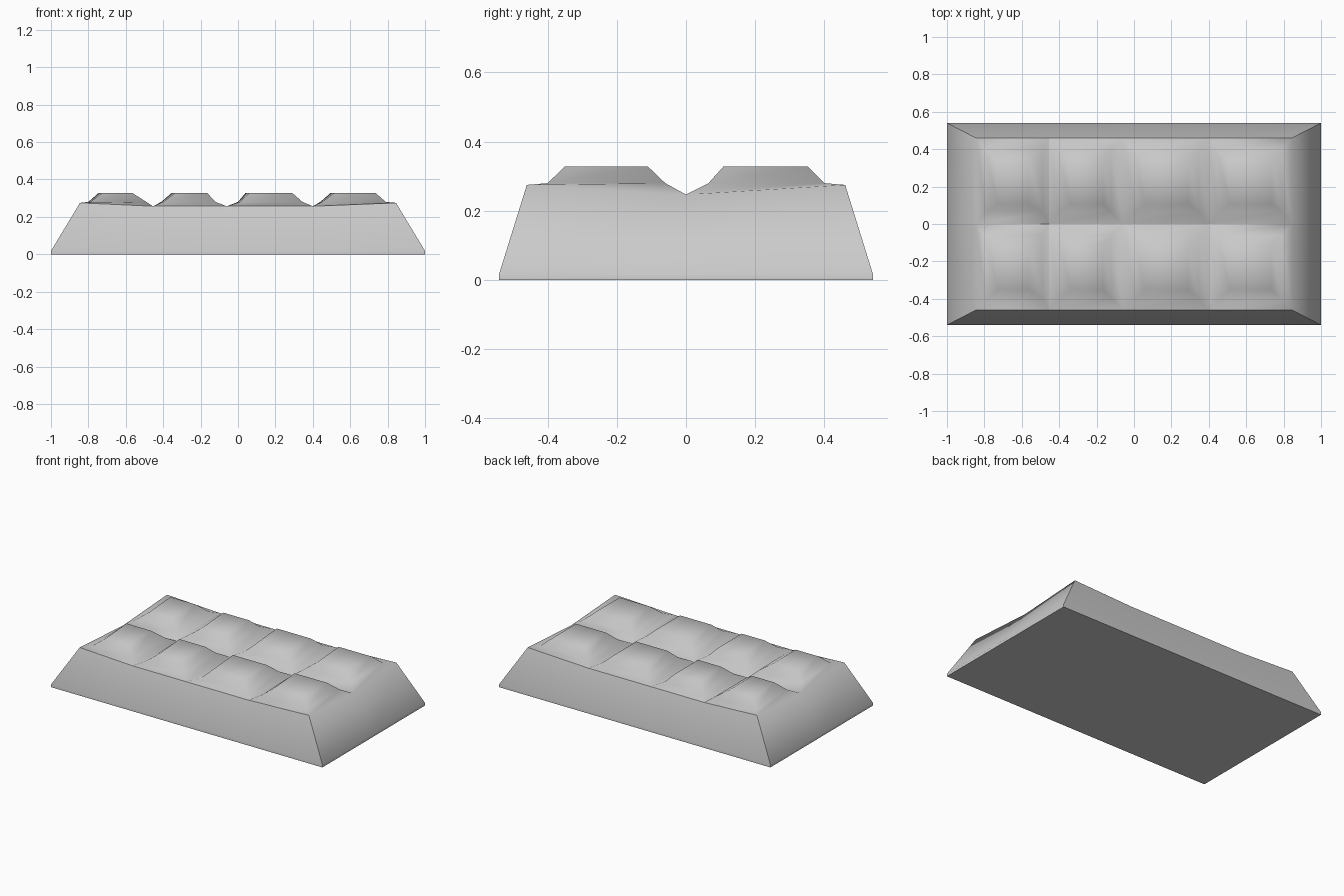
import bpy, bmesh

if "Cube" in bpy.data.objects:
    bpy.data.objects.remove(bpy.data.objects["Cube"])

# grid lines between the pieces
xs = [-0.845, -0.455, -0.06, 0.40, 0.845]
ys = [-0.46, 0.0, 0.46]
# raised pillow extents: foot and crown per column and row
foot_x = [(-0.80, -0.49), (-0.41, -0.12), (0.0, 0.345), (0.44, 0.79)]
crown_x = [(-0.745, -0.565), (-0.355, -0.165), (0.04, 0.29), (0.495, 0.735)]
foot_y = [(-0.40, -0.06), (0.065, 0.40)]
crown_y = [(-0.35, -0.11), (0.108, 0.352)]

bm = bmesh.new()


def groove_z(i, j):
    if j == 1:
        return 0.247
    return 0.275 if i in (0, 4) else 0.257


def bridge(a, b):
    n = len(a)
    for k in range(n):
        bm.faces.new((a[k], a[(k + 1) % n], b[(k + 1) % n], b[k]))


def rect(x, y, z, skew=0.0):
    pts = [(x[0] + skew, y[0]), (x[1], y[0]), (x[1], y[1]), (x[0], y[1])]
    return [bm.verts.new((px, py, z)) for px, py in pts]


# top surface: eight pillows rising from shared grooves
grid = {(i, j): bm.verts.new((xs[i], ys[j], groove_z(i, j)))
        for i in range(5) for j in range(3)}
for i in range(4):
    for j in range(2):
        edge = [grid[i, j], grid[i + 1, j], grid[i + 1, j + 1], grid[i, j + 1]]
        foot = rect(foot_x[i], foot_y[j], 0.28, 0.01)
        crown = rect(crown_x[i], crown_y[j], 0.328, 0.02)
        bridge(edge, foot)
        bridge(foot, crown)
        bm.faces.new(crown)

# sloping sides, short upright lip and flat underside
rim = ([grid[i, 0] for i in range(5)] + [grid[4, 1]]
       + [grid[i, 2] for i in range(4, -1, -1)] + [grid[0, 1]])


def outer_ring(z):
    return [bm.verts.new((v.co.x / 0.845, v.co.y * 0.54 / 0.46, z)) for v in rim]


lip = outer_ring(0.018)
bottom = outer_ring(0.0)
bridge(lip, rim)
bridge(bottom, lip)
bm.faces.new(bottom[::-1])
bmesh.ops.recalc_face_normals(bm, faces=bm.faces)

mesh = bpy.data.meshes.new("segmented_bar")
bm.to_mesh(mesh)
bm.free()
bar = bpy.data.objects.new("segmented_bar", mesh)
bpy.context.collection.objects.link(bar)
bpy.context.view_layer.objects.active = bar
bar.select_set(True)
bpy.ops.object.shade_smooth_by_angle(angle=0.87)
